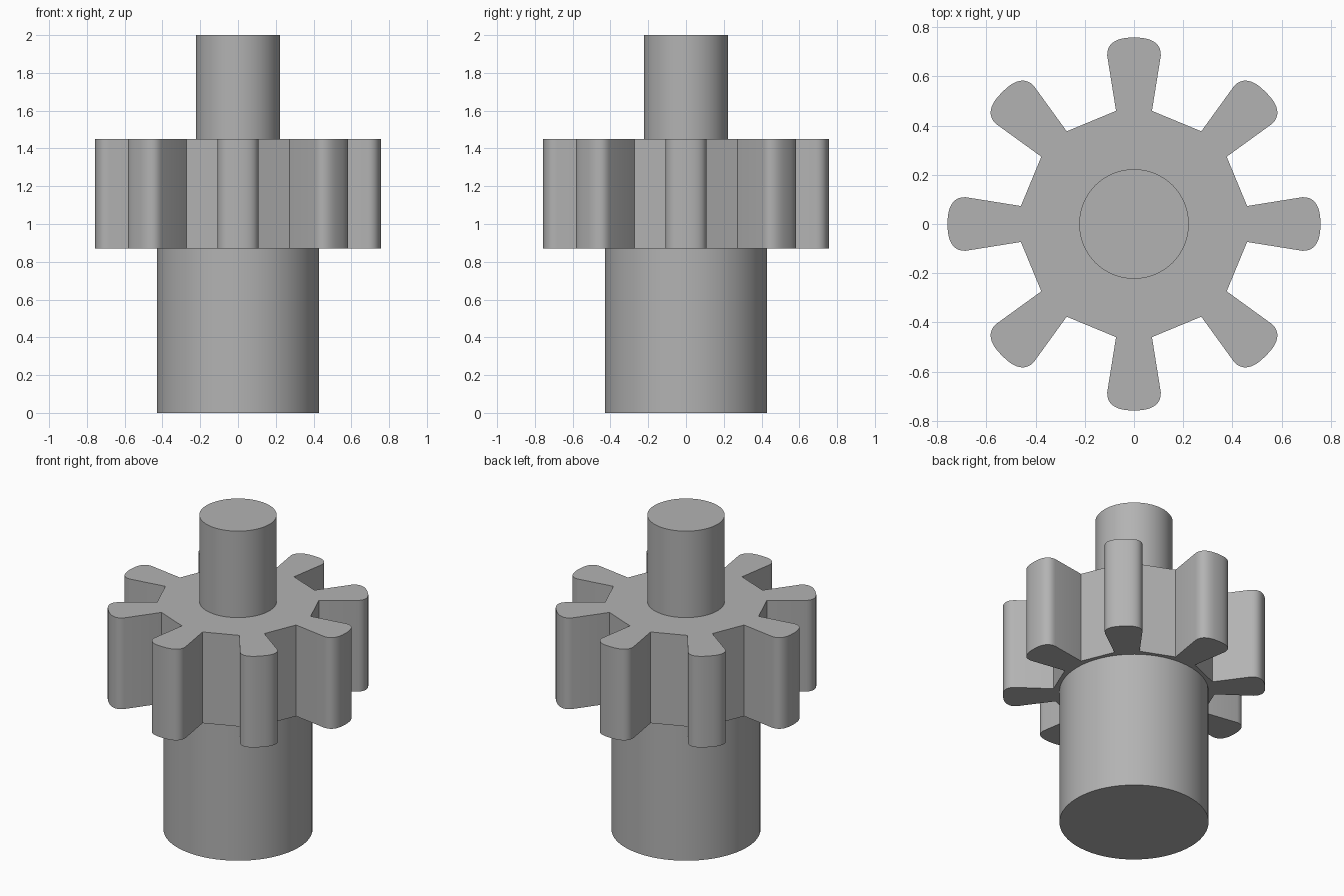
import bpy, bmesh, math

cube = bpy.data.objects.get("Cube")
if cube:
    bpy.data.objects.remove(cube, do_unlink=True)

# One plain grey for everything
grey = bpy.data.materials.new("plain grey")
grey.use_nodes = True
colour = (0.45, 0.45, 0.45, 1)
grey.diffuse_color = colour
grey.node_tree.nodes["Principled BSDF"].inputs["Base Color"].default_value = colour


def prism(name, outline, bottom, top):
    """Extrude a closed outline from bottom to top, with flat caps."""
    bm = bmesh.new()
    face = bm.faces.new([bm.verts.new((x, y, bottom)) for x, y in outline])
    ext = bmesh.ops.extrude_face_region(bm, geom=[face], use_keep_orig=True)
    verts = [v for v in ext["geom"] if isinstance(v, bmesh.types.BMVert)]
    bmesh.ops.translate(bm, verts=verts, vec=(0, 0, top - bottom))
    bmesh.ops.recalc_face_normals(bm, faces=bm.faces)
    mesh = bpy.data.meshes.new(name)
    bm.to_mesh(mesh)
    bm.free()
    mesh.materials.append(grey)
    obj = bpy.data.objects.new(name, mesh)
    bpy.context.collection.objects.link(obj)
    bpy.ops.object.select_all(action="DESELECT")
    obj.select_set(True)
    bpy.context.view_layer.objects.active = obj
    bpy.ops.object.shade_smooth_by_angle(angle=math.radians(30))
    return obj


def circle(radius, sides=64):
    return [(radius * math.cos(math.tau * i / sides),
             radius * math.sin(math.tau * i / sides)) for i in range(sides)]


def gear_outline(teeth=8, steps=20):
    """Flared teeth with rounded tips, joined by straight root edges."""
    root_r, root_w = 0.46, 0.073
    neck_r, neck_w, tip_r = 0.685, 0.109, 0.758
    power = 2 / 2.5
    tooth = [(root_r, -root_w)]
    for i in range(steps + 1):
        a = math.pi * (i / steps - 0.5)
        c, s = max(math.cos(a), 0), math.sin(a)
        tooth.append((neck_r + (tip_r - neck_r) * c ** power,
                      math.copysign(neck_w * abs(s) ** power, s)))
    tooth.append((root_r, root_w))
    points = []
    for k in range(teeth):
        c, s = math.cos(math.tau * k / teeth), math.sin(math.tau * k / teeth)
        points += [(x * c - y * s, x * s + y * c) for x, y in tooth]
    return points


# Thick lower shaft, toothed wheel and thin upper shaft
prism("lower_shaft", circle(0.43), 0, 0.87)
prism("gear_wheel", gear_outline(), 0.87, 1.45)
prism("upper_shaft", circle(0.223), 1.45, 2)
